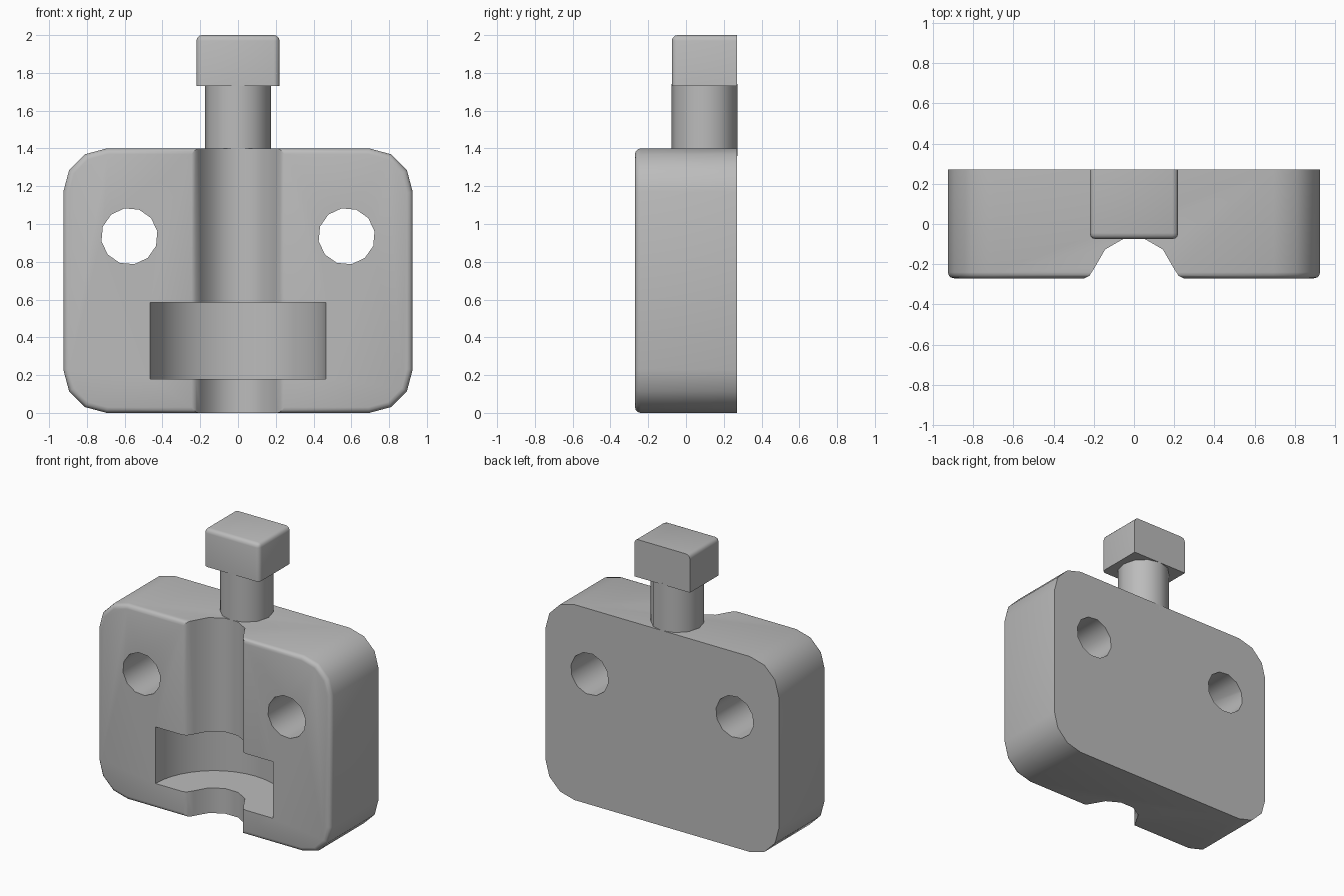
import bpy, bmesh
from math import sin, cos, radians, pi

if "Cube" in bpy.data.objects:
    bpy.data.objects.remove(bpy.data.objects["Cube"])

grey = bpy.data.materials.new("plain grey")
grey.use_nodes = True
colour = (0.5, 0.5, 0.5, 1)
grey.diffuse_color = colour
grey.node_tree.nodes["Principled BSDF"].inputs["Base Color"].default_value = colour

FRONT, BACK, HEIGHT = -0.27, 0.27, 1.4


def arc(cx, cy, r, start, end, steps):
    """Points on an arc, angles in degrees."""
    angles = [radians(start + (end - start) * i / steps) for i in range(steps + 1)]
    return [(cx + r * cos(a), cy + r * sin(a)) for a in angles]


def circle(cx, cy, r, sides, turn=0):
    return arc(cx, cy, r, turn, turn + 360, sides)[:-1]


def prism(name, points, lo, hi, axis="z", bevel=0, segments=3, rounded=None):
    """Extrude a profile along y (points are x, z) or z (points are x, y)."""
    bm = bmesh.new()
    place = (lambda u, v, w: (u, w, v)) if axis == "y" else (lambda u, v, w: (u, v, w))
    rings = [[bm.verts.new(place(u, v, w)) for u, v in points] for w in (lo, hi)]
    for ring in rings:
        bm.faces.new(ring)
    for i in range(len(points)):
        j = (i + 1) % len(points)
        bm.faces.new((rings[0][i], rings[0][j], rings[1][j], rings[1][i]))
    bmesh.ops.recalc_face_normals(bm, faces=bm.faces)
    if bevel:
        edges = [e for e in bm.edges if rounded(*[v.co for v in e.verts])]
        bmesh.ops.bevel(bm, geom=edges, offset=bevel, segments=segments,
                        profile=0.5, affect="EDGES")
    mesh = bpy.data.meshes.new(name)
    bm.to_mesh(mesh)
    bm.free()
    mesh.materials.append(grey)
    obj = bpy.data.objects.new(name, mesh)
    bpy.context.collection.objects.link(obj)
    return obj


def cut(target, cutter):
    """Subtract the cutter for good, then discard it."""
    cutter.hide_render = True
    mod = target.modifiers.new("cut", "BOOLEAN")
    mod.operation, mod.solver, mod.object = "DIFFERENCE", "EXACT", cutter
    bpy.context.view_layer.objects.active = target
    bpy.ops.object.modifier_apply(modifier=mod.name)
    bpy.data.objects.remove(cutter)


# Block with clipped round corners and a softened front rim
w, r = 0.925, 0.23
outline = (arc(w - r, HEIGHT - r, r, 0, 90, 3) + arc(r - w, HEIGHT - r, r, 90, 180, 3)
           + arc(r - w, r, r, 180, 270, 3) + arc(w - r, r, r, 270, 360, 3))
block = prism("block", outline, FRONT, BACK, "y", 0.03, 3,
              lambda a, b: max(a.y, b.y) < FRONT + 0.01)

# Upright half-round channel with eased front edges
lip = [(0.26, -0.4), (0.25, -0.272), (0.222, -0.258)]
channel = lip + arc(0, FRONT, 0.203, 15, 165, 5) + [(-x, y) for x, y in reversed(lip)]
cut(block, prism("channel_cutter", channel, -0.1, HEIGHT + 0.1))

# Wide round pocket near the foot
cut(block, prism("pocket_cutter", circle(0, FRONT, 0.465, 40), 0.18, 0.585))

# Two through holes
for side in (-1, 1):
    cut(block, prism("hole_cutter", circle(side * 0.575, 0.935, 0.15, 12, 10), -0.5, 0.5, "y"))

# Round stem standing on the block
stem = prism("stem", circle(0, 0.098, 0.174, 12), HEIGHT - 0.04, 1.74)

# Square head, rounded on top, front and front corners
head_outline = [(-0.22, -0.075), (0.22, -0.075), (0.22, BACK), (-0.22, BACK)]
head = prism("head", head_outline, 1.73, 2.0, "z", 0.03, 3,
             lambda a, b: min(a.y, b.y) < 0 and max(a.z, b.z) > 1.9)

# Smooth shading with crisp edges
bpy.ops.object.select_all(action="DESELECT")
for obj in (block, stem, head):
    obj.select_set(True)
bpy.context.view_layer.objects.active = block
bpy.ops.object.shade_smooth_by_angle(angle=radians(35))
